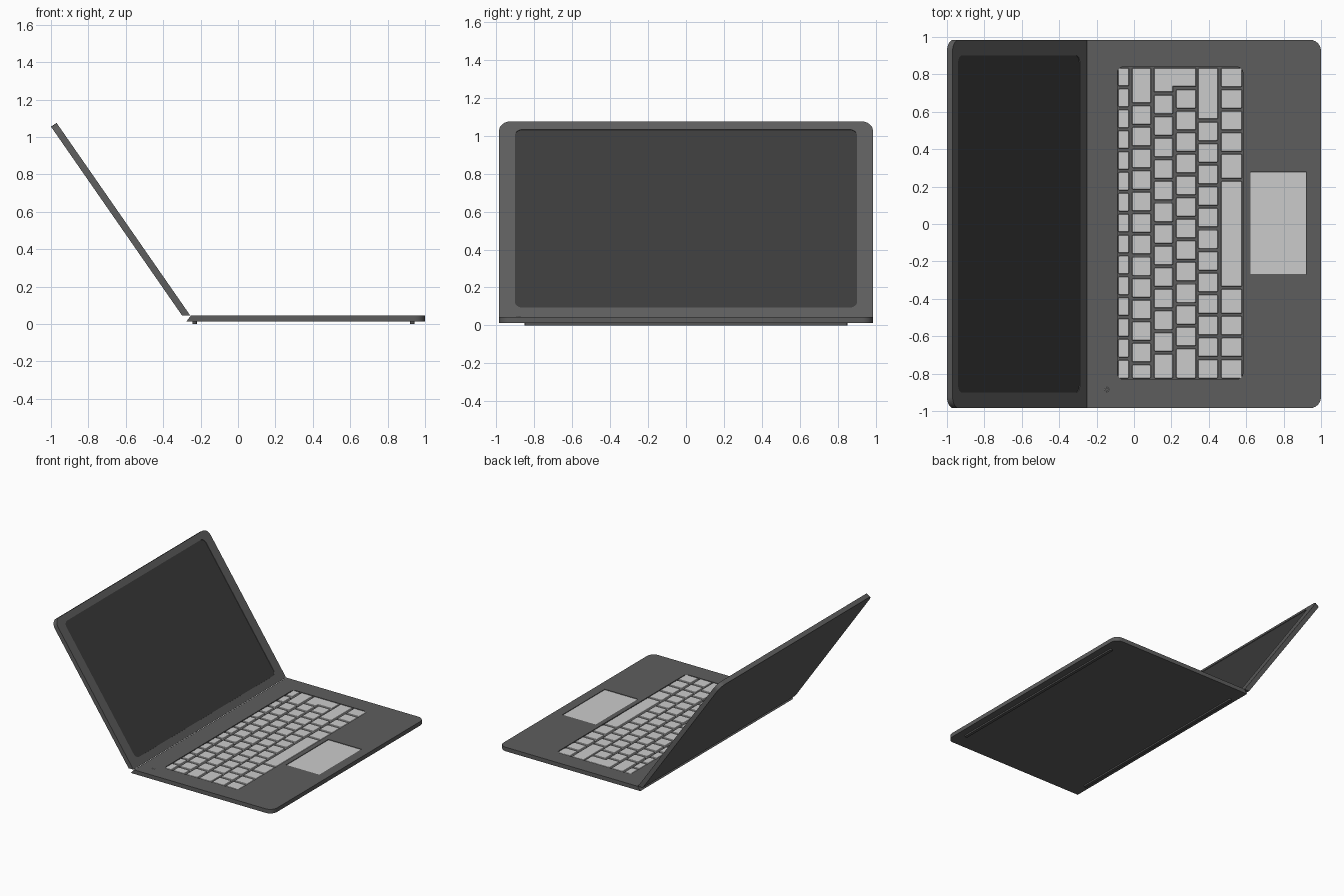
import bpy, bmesh, math
from mathutils import Matrix, Vector

if "Cube" in bpy.data.objects:
    bpy.data.objects.remove(bpy.data.objects["Cube"])


def material(name, v):
    m = bpy.data.materials.new(name)
    m.diffuse_color = (v, v, v, 1)
    m.use_nodes = True
    m.node_tree.nodes["Principled BSDF"].inputs["Base Color"].default_value = m.diffuse_color
    return m


DARK = material("dark_shell", 0.11)
BLACK = material("black_glass", 0.045)
RUBBER = material("rubber", 0.09)


def rounded(x0, x1, y0, y1, radii, seg=6):
    """Rectangle outline; radii for corners (x1,y1), (x0,y1), (x0,y0), (x1,y0)."""
    pts = []
    corners = [(x1, y1, -1, -1), (x0, y1, 1, -1), (x0, y0, 1, 1), (x1, y0, -1, 1)]
    for i, ((x, y, sx, sy), r) in enumerate(zip(corners, radii)):
        if r == 0:
            pts.append((x, y))
            continue
        for k in range(seg + 1):
            a = math.pi / 2 * (i + k / seg)
            pts.append((x + sx * r + r * math.cos(a), y + sy * r + r * math.sin(a)))
    return pts


def add_slab(bm, pts, z0, z1):
    low = [bm.verts.new((x, y, z0)) for x, y in pts]
    top = [bm.verts.new((x, y, z1)) for x, y in pts]
    bm.faces.new(low[::-1])
    bm.faces.new(top)
    n = len(pts)
    for i in range(n):
        j = (i + 1) % n
        bm.faces.new((low[i], low[j], top[j], top[i]))
    return low, top


def finish(name, bm, mat=None, matrix=None):
    if matrix:
        bm.transform(matrix)
    bmesh.ops.recalc_face_normals(bm, faces=bm.faces)
    me = bpy.data.meshes.new(name)
    bm.to_mesh(me)
    bm.free()
    ob = bpy.data.objects.new(name, me)
    bpy.context.collection.objects.link(ob)
    if mat:
        me.materials.append(mat)
    return ob


def slab(name, pts, z0, z1, mat=None, matrix=None):
    bm = bmesh.new()
    add_slab(bm, pts, z0, z1)
    return finish(name, bm, mat, matrix)


def activate(ob):
    bpy.ops.object.select_all(action='DESELECT')
    ob.select_set(True)
    bpy.context.view_layer.objects.active = ob


def cut(ob, cutter):
    activate(ob)
    mod = ob.modifiers.new("recess", 'BOOLEAN')
    mod.operation = 'DIFFERENCE'
    mod.solver = 'EXACT'
    mod.object = cutter
    bpy.ops.object.modifier_apply(modifier=mod.name)
    bpy.data.objects.remove(cutter, do_unlink=True)


def smooth(ob):
    activate(ob)
    bpy.ops.object.shade_smooth_by_angle(angle=math.radians(30))


W, TOP, BOTTOM = 0.985, 0.045, 0.012

# Base: rounded front corners, slanted rear edge
bm = bmesh.new()
low, top = add_slab(bm, rounded(-0.252, 1.0, -W, W, (0.06, 0, 0, 0.06)), BOTTOM, TOP)
for v in low:
    if v.co.x < -0.2:
        v.co.x = -0.277
base = finish("base", bm, DARK)

# Recesses for keyboard and trackpad
cut(base, slab("key_well", rounded(-0.089, 0.582, -0.829, 0.839, [0.03] * 4), 0.028, 0.1))
cut(base, slab("pad_well", rounded(0.622, 0.922, -0.268, 0.277, [0] * 4), 0.036, 0.1))
smooth(base)

# Trackpad
slab("trackpad", rounded(0.624, 0.92, -0.266, 0.275, [0] * 4), 0.034, 0.042)

# Keyboard rows: x range and key widths in key units
ones = [1] * 12
rows = [
    (-0.085, -0.027, [1] * 15),
    (-0.011, 0.091, [1.75] + ones + [0.75]),
    (0.107, 0.209, [1.25] + ones + [1.25]),
    (0.225, 0.332, [1] + ones + [1.5]),
    (0.342, 0.449, [2.5] + ones),
    (0.465, 0.578, [1, 1, 1, 1, 1.25, 5, 1.25, 1, 1, 1]),
]
GAP, KEY_LOW, KEY_TOP = 0.014, 0.026, 0.044
bm = bmesh.new()
for r, (x0, x1, widths) in enumerate(rows):
    unit = (1.66 + GAP) / sum(widths)
    y = 0.835
    for i, w in enumerate(widths):
        if not (i == 0 and r in (2, 3)):
            add_slab(bm, rounded(x0, x1, y - w * unit + GAP, y, [0.007] * 4, 2), KEY_LOW, KEY_TOP)
        y -= w * unit
# L-shaped enter key across two rows
add_slab(bm, [(0.107, 0.705), (0.209, 0.705), (0.209, 0.734),
              (0.332, 0.734), (0.332, 0.835), (0.107, 0.835)], KEY_LOW, KEY_TOP)
keys = finish("keys", bm)
bev = keys.modifiers.new("soft_edges", 'BEVEL')
bev.width = 0.0025
bev.segments = 1
bev.limit_method = 'ANGLE'
bev.angle_limit = math.radians(60)

# Small power indicator ring
bpy.ops.mesh.primitive_torus_add(location=(-0.145, -0.885, TOP), major_radius=0.011,
                                 minor_radius=0.0015, major_segments=20, minor_segments=6)
bpy.context.object.name = "power_indicator"

# Lid: local x runs up the slope, local z points out of the screen
hinge = Vector((-0.255, 0, TOP))
up = Vector((-0.715, 0, 1.03)).normalized()
out = Vector((up.z, 0, -up.x))
M = Matrix(((up.x, 0, out.x, hinge.x), (0, 1, 0, 0),
            (up.z, 0, out.z, hinge.z), (0, 0, 0, 1)))
LEN, THICK = 1.254, 0.036
bm = bmesh.new()
low, top = add_slab(bm, rounded(0, LEN, -W, W, (0.06, 0, 0, 0.06)), -THICK, 0)
for v in low:
    if v.co.x < 0.01:
        v.co.x = THICK * out.z / up.z  # lower edge cut level
lid = finish("lid", bm, DARK, M)
cut(lid, slab("screen_well", rounded(0.06, 1.202, -0.902, 0.902, [0.04] * 4), -0.006, 0.05, None, M))
smooth(lid)

# Screen
slab("screen", rounded(0.06, 1.202, -0.902, 0.902, [0.04] * 4), -0.010, -0.004, BLACK, M)

# Long rubber feet
for name, x in (("rear_foot", -0.232), ("front_foot", 0.932)):
    slab(name, rounded(x - 0.012, x + 0.012, -0.85, 0.85, [0.01] * 4, 4), 0, BOTTOM + 0.002, RUBBER)
